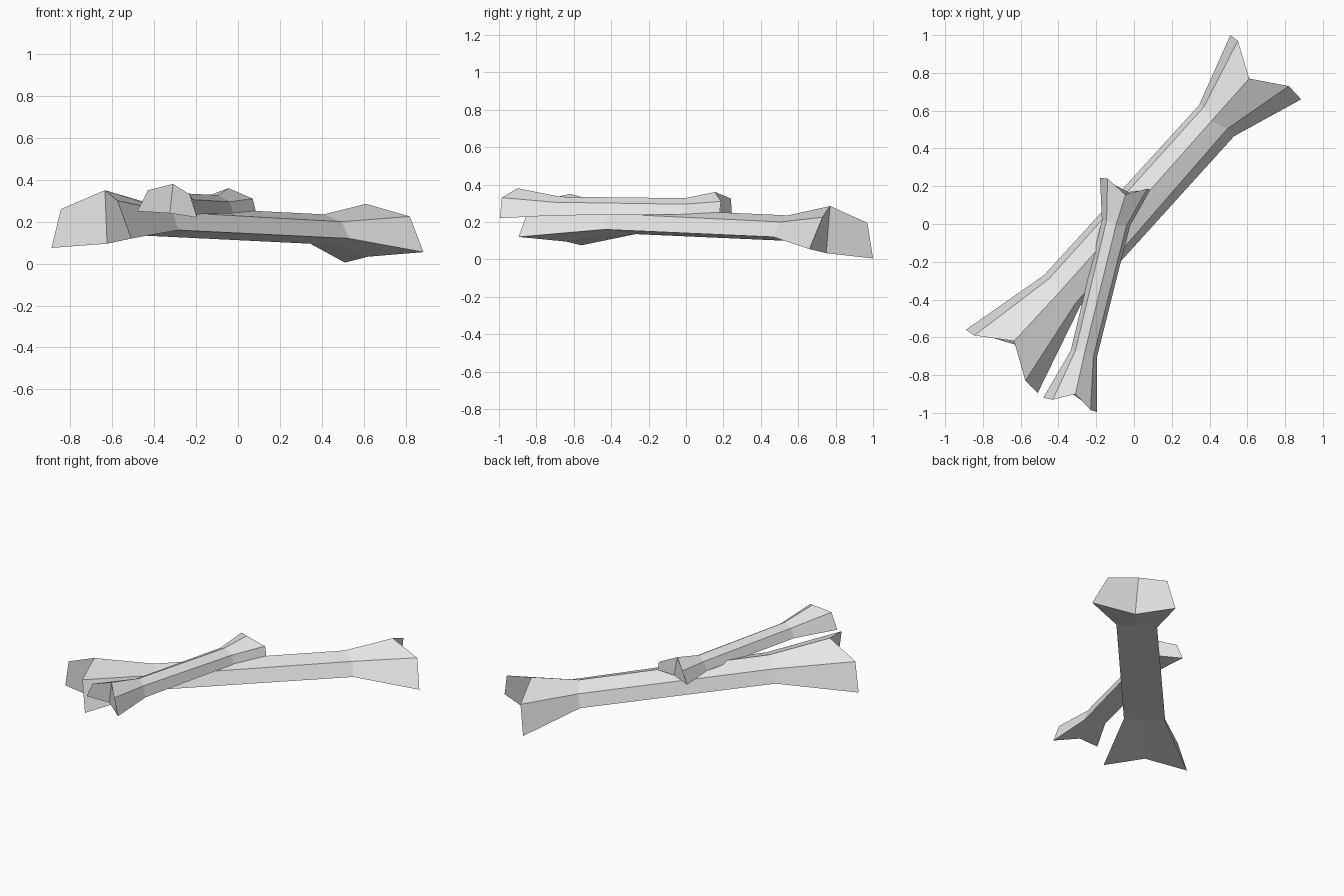
import bpy, bmesh
from mathutils import Vector

bone_mat = bpy.data.materials.new("pale bone")
bone_mat.diffuse_color = (0.8, 0.8, 0.8, 1)


def bone(name, rings):
    """Loft four six-sided rings: lower left, upper left, ridge,
    upper right, lower right, underside middle."""
    bm = bmesh.new()
    loops = []
    for ring in rings:
        pts = [Vector(p) for p in ring]
        if len(pts) == 5:  # shaft rings have a flat underside
            pts.append((pts[0] + pts[4]) / 2)
        loops.append([bm.verts.new(p) for p in pts])
    for a, b in zip(loops, loops[1:]):
        for i in range(6):
            j = (i + 1) % 6
            bm.faces.new((a[i], a[j], b[j], b[i]))
    # knuckle caps, creased down the middle groove
    for r in (loops[0], loops[-1]):
        bm.faces.new((r[0], r[1], r[2], r[5]))
        bm.faces.new((r[2], r[3], r[4], r[5]))
    bmesh.ops.recalc_face_normals(bm, faces=bm.faces)
    mesh = bpy.data.meshes.new(name)
    bm.to_mesh(mesh)
    bm.free()
    mesh.materials.append(bone_mat)
    obj = bpy.data.objects.new(name, mesh)
    bpy.context.collection.objects.link(obj)
    return obj


# long bone lying on the ground
bone("long_bone", [
    [(-.89, -.56, .075), (-.845, -.59, .26), (-.635, -.62, .35),
     (-.575, -.83, .30), (-.51, -.895, .12), (-.625, -.64, .095)],
    [(-.475, -.27, .135), (-.45, -.29, .22), (-.38, -.345, .275),
     (-.31, -.42, .245), (-.285, -.435, .16)],
    [(.345, .63, .095), (.37, .62, .18), (.41, .545, .235),
     (.495, .505, .20), (.53, .465, .12)],
    [(.51, 1.0, .005), (.55, .97, .195), (.61, .77, .285),
     (.82, .73, .225), (.885, .66, .055), (.62, .75, .033)],
])

# short bone resting across it
bone("short_bone", [
    [(-.48, -.92, .25), (-.43, -.93, .35), (-.31, -.90, .38),
     (-.23, -.985, .33), (-.195, -.995, .22), (-.325, -.90, .24)],
    [(-.335, -.67, .25), (-.31, -.67, .31), (-.26, -.675, .335),
     (-.215, -.70, .305), (-.195, -.70, .235)],
    [(-.17, .02, .25), (-.145, .02, .305), (-.095, -.005, .327),
     (-.04, -.01, .295), (-.022, -.01, .24)],
    [(-.18, .245, .245), (-.14, .24, .325), (-.045, .155, .36),
     (.07, .187, .31), (.085, .18, .25), (-.03, .17, .24)],
])
